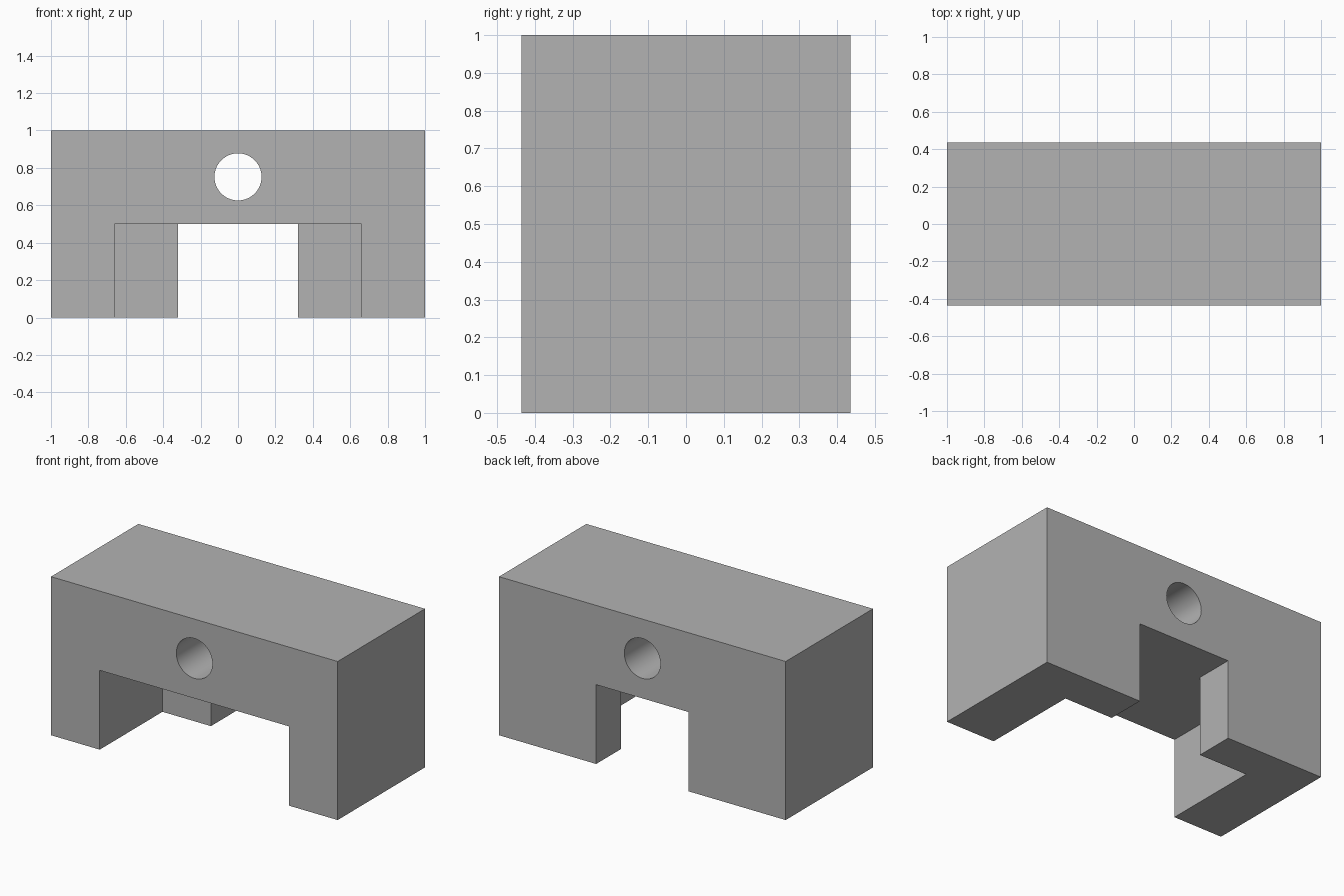
import bpy
import math

old = bpy.data.objects.get("Cube")
if old:
    bpy.data.objects.remove(old, do_unlink=True)

DEPTH = 0.87
BACK = DEPTH / 2
STEP_Y = 0.19       # where the wide slot narrows
SLOT_TOP = 0.5
OVER = 0.1          # cutter overshoot

grey = bpy.data.materials.new("plain grey")
grey.use_nodes = True
colour = (0.45, 0.45, 0.45, 1)
grey.diffuse_color = colour
grey.node_tree.nodes["Principled BSDF"].inputs["Base Color"].default_value = colour


def box(name, x, y, z):
    """Box between the given (low, high) limits on each axis."""
    limits = (x, y, z)
    bpy.ops.mesh.primitive_cube_add(size=1, location=[sum(l) / 2 for l in limits])
    obj = bpy.context.object
    obj.name = name
    obj.scale = [high - low for low, high in limits]
    bpy.ops.object.transform_apply(location=True, rotation=False, scale=True)
    obj.data.materials.append(grey)
    return obj


# Solid block
block = box("bridge_block", (-1, 1), (-BACK, BACK), (0, 1))

# Wide slot from the front, narrow slot through to the back
wide = box("wide_slot_cutter", (-0.66, 0.66), (-BACK - OVER, STEP_Y), (-OVER, SLOT_TOP))
narrow = box("narrow_slot_cutter", (-0.322, 0.322), (0, BACK + OVER), (-OVER, SLOT_TOP))

# Round through hole
bpy.ops.mesh.primitive_cylinder_add(vertices=64, radius=0.126, depth=DEPTH + 2 * OVER,
                                    location=(0, 0, 0.752), rotation=(math.pi / 2, 0, 0))
hole = bpy.context.object
hole.name = "round_hole_cutter"
hole.data.materials.append(grey)

# Cut the block, then drop the cutters
bpy.context.view_layer.objects.active = block
for cutter in (wide, narrow, hole):
    mod = block.modifiers.new(cutter.name, 'BOOLEAN')
    mod.operation = 'DIFFERENCE'
    mod.solver = 'EXACT'
    mod.object = cutter
    bpy.ops.object.modifier_apply(modifier=mod.name)
    bpy.data.objects.remove(cutter, do_unlink=True)

# Smooth hole wall, sharp edges elsewhere
bpy.ops.object.select_all(action='DESELECT')
block.select_set(True)
bpy.ops.object.shade_smooth_by_angle(angle=math.radians(30))
